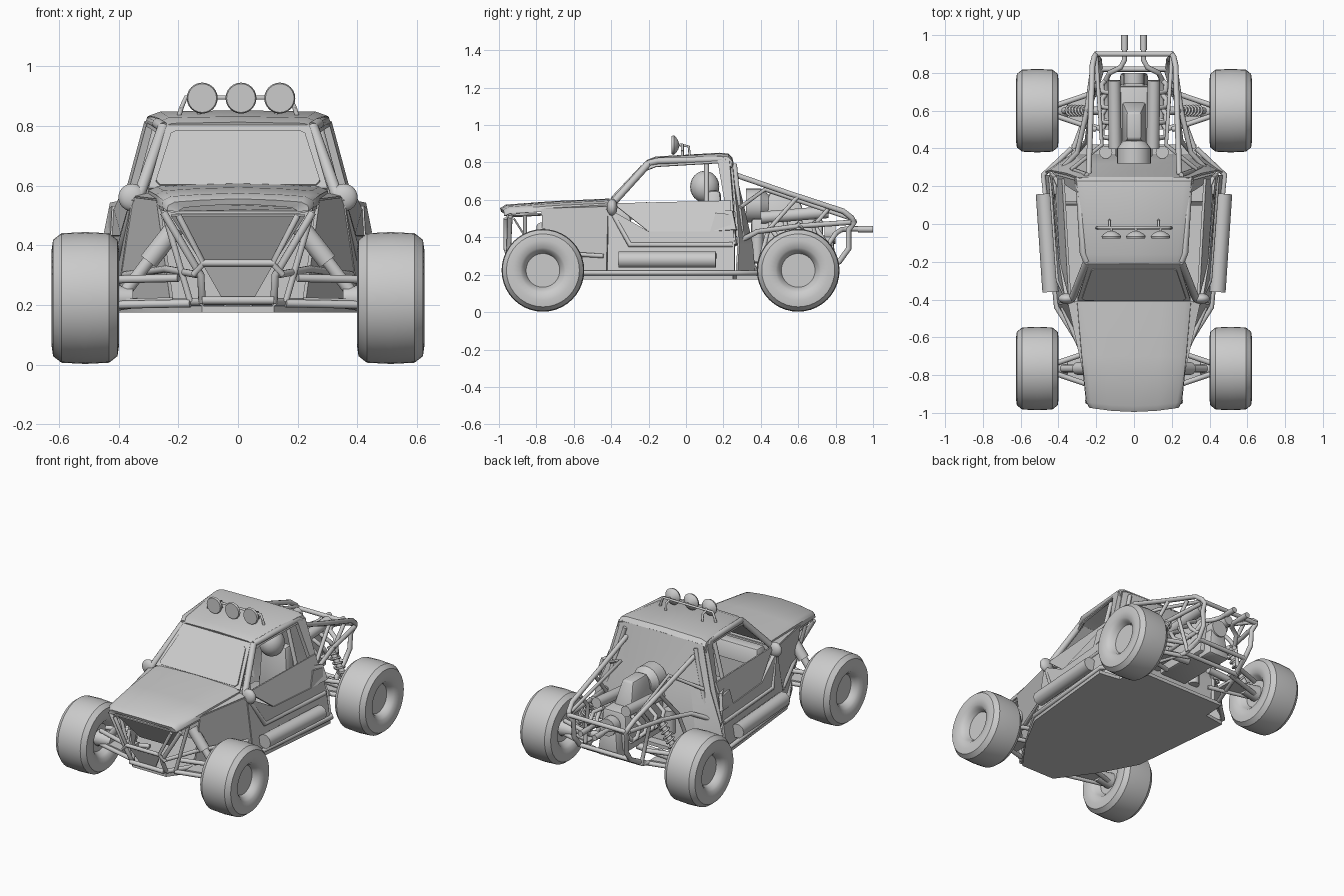
import bpy, math
from mathutils import Vector

S = (1, -1)

def finish(name, verts, faces, angle=35, thick=0, bevel=0):
    me = bpy.data.meshes.new(name)
    me.from_pydata(verts, [], faces)
    ob = bpy.data.objects.new(name, me)
    bpy.context.collection.objects.link(ob)
    bpy.ops.object.select_all(action='DESELECT')
    ob.select_set(True)
    bpy.context.view_layer.objects.active = ob
    if thick:
        m = ob.modifiers.new("solid", 'SOLIDIFY'); m.thickness = thick; m.offset = 0
        bpy.ops.object.modifier_apply(modifier=m.name)
    if bevel:
        m = ob.modifiers.new("bevel", 'BEVEL'); m.width = bevel; m.segments = 2
        bpy.ops.object.modifier_apply(modifier=m.name)
    bpy.ops.object.shade_smooth_by_angle(angle=math.radians(angle))
    return ob

def flip(pts, s):
    return [(s * p[0], p[1], p[2]) for p in pts]

def panel(name, pts, thick=0.012, both=True):
    for s in (S if both else (1,)):
        finish(name, flip(pts, s), [tuple(range(len(pts)))], thick=thick)

def sym(name, half, thick=0.012):
    # flat panel whose outline is mirrored across x = 0
    panel(name, half + flip(half, -1)[::-1], thick, False)

def loft(name, rows, thick=0.0, angle=35):
    n = len(rows[0])
    verts = [p for r in rows for p in r]
    faces = [(i*n+j, i*n+j+1, i*n+n+j+1, i*n+n+j) for i in range(len(rows)-1) for j in range(n-1)]
    return finish(name, verts, faces, angle, thick)

def tube(name, pts, r=0.012, both=True):
    for s in (S if both else (1,)):
        cu = bpy.data.curves.new(name, 'CURVE')
        cu.dimensions = '3D'; cu.bevel_depth = r; cu.bevel_resolution = 3; cu.use_fill_caps = True
        sp = cu.splines.new('POLY'); sp.points.add(len(pts) - 1)
        for q, p in zip(sp.points, flip(pts, s)):
            q.co = (*p, 1)
        bpy.context.collection.objects.link(bpy.data.objects.new(name, cu))

def lathe(name, prof, loc, axis='X', s=1, n=32):
    # profile is (distance along axis, radius)
    verts, m = [], len(prof)
    for i in range(n):
        a = 2 * math.pi * i / n
        for d, r in prof:
            c, t = r * math.cos(a), r * math.sin(a)
            v = {'X': (s*d, c, t), 'Y': (c, d, t), 'Z': (c, t, d)}[axis]
            verts.append(tuple(Vector(v) + Vector(loc)))
    faces = [(i*m+j, i*m+j+1, (i+1) % n*m+j+1, (i+1) % n*m+j) for i in range(n) for j in range(m-1)]
    return finish(name, verts, faces)

def block(name, c, size, top=(1, 1), bevel=0.008):
    x, y, z = (k / 2 for k in size)
    v = [(a*x*tx + c[0], b*y*ty + c[1], h*z + c[2]) for h, tx, ty in ((-1, 1, 1), (1, *top))
         for a, b in ((-1, -1), (1, -1), (1, 1), (-1, 1))]
    f = [(3, 2, 1, 0), (4, 5, 6, 7)] + [(i, (i+1) % 4, (i+1) % 4+4, i+4) for i in range(4)]
    return finish(name, v, f, bevel=bevel)

def ball(name, loc, scale):
    bpy.ops.mesh.primitive_uv_sphere_add(segments=20, ring_count=12, location=loc)
    ob = bpy.context.object; ob.name = name; ob.scale = scale
    bpy.ops.object.shade_smooth()

# wheels and hubs
tyre = [(-.06, 0), (-.06, .085), (-.09, .105), (-.105, .12), (-.113, .16), (-.108, .195), (-.08, .217), (0, .221),
        (.08, .217), (.108, .195), (.113, .16), (.105, .12), (.095, .11), (.085, .1), (.06, .09), (.06, 0)]
for s in S:
    for y in (-.765, .6):
        lathe("wheel", tyre, (s*.512, y, .223), s=s, n=40)
        lathe("hub", [(-.16, 0), (-.16, .035), (-.06, .05), (-.06, 0)], (s*.512, y, .223), s=s, n=16)

# floor pan
sym("floor_pan", [(.12, -.9, .185), (.28, -.68, .185), (.41, -.44, .185), (.48, .25, .185), (.34, .27, .185), (.33, .42, .185)], .022)
tube("floor_rail", [(.12, -.9, .21), (.41, -.44, .21), (.48, .26, .21), (.33, .4, .21)], .014)

# hood with turned-down edges
rows = []
for y, w, z, d in [(-.962, .20, .525, .012), (-.968, .235, .54, .025), (-.94, .25, .556, .03), (-.7, .275, .575, .035), (-.41, .3, .588, .04)]:
    rows.append([(x*w, y - (.022*(1-x*x) if y < -.9 else 0), z + dz) for x, dz in
                 [(-1, -d), (-.99, -.008), (-.9, .003), (-.5, .01), (0, .014), (.5, .01), (.9, .003), (.99, -.008), (1, -d)]])
loft("hood", rows, .01, 50)
sym("hood_underside", [(.2, -.96, .51), (.25, -.93, .52), (.295, -.42, .54)], .01)

# roof shell, windshield and pillars
rows = [[(x*w + (.02*k if x > 0 else -.02*k), y, z - d) for x, k, d in
         [(-1, 1, .045), (-1, .6, .012), (-.92, 0, 0), (0, 0, -.004), (.92, 0, 0), (1, .6, .012), (1, 1, .045)]]
        for y, w, z in [(-.21, .24, .803), (-.16, .25, .822), (.18, .282, .842), (.225, .288, .838), (.245, .29, .815)]]
loft("roof", rows, .012, angle=30)
sym("windshield", [(.3, -.405, .588), (.24, -.21, .8)], .01)
sym("windshield_pane", [(.262, -.4, .6), (.275, -.392, .615), (.225, -.242, .773), (.21, -.236, .78)], .012)
tube("front_pillar", [(.25, -.2, .795), (.325, -.39, .585), (.345, -.41, .54)], .02)
tube("roof_rail", [(.25, -.2, .795), (.27, -.15, .808), (.29, .19, .818), (.3, .225, .79)], .018)
panel("rear_pillar", [(.29, .17, .81), (.3, .235, .81), (.37, .255, .55), (.43, .27, .36), (.425, .22, .36), (.36, .215, .55)], .03)
tube("inner_hoop", [(.27, .11, .81), (.33, .11, .58), (.37, .11, .36)], .013)

# doors, sills and front cowl sides
panel("door", [(.34, -.39, .58), (.385, -.2, .43), (.415, .13, .43), (.41, .16, .52), (.4, .24, .53), (.375, .24, .595)], .014)
panel("door_band", [(.35, -.41, .55), (.39, -.3, .36), (.43, .26, .36), (.42, .25, .52), (.41, .16, .53), (.415, .13, .43), (.385, -.2, .43)], .025)
panel("scoop", [(.37, .14, .55), (.42, .25, .54), (.44, .27, .44), (.42, .15, .43)], .02)
tube("door_frame", [(.345, -.41, .56), (.4, -.3, .36), (.44, .25, .36)], .014)
panel("sill", [(.4, -.42, .2), (.465, .26, .2), (.44, .26, .36), (.39, -.3, .36), (.35, -.415, .55)], .014)
panel("cowl_side", [(.345, -.415, .56), (.4, -.425, .2), (.22, -.76, .2), (.268, -.77, .55)], .012)
panel("cowl_front_side", [(.3, -.41, .57), (.345, -.415, .56), (.268, -.77, .55)], .01)
sym("firewall", [(.3, -.42, .56), (.38, -.42, .2)], .012)
sym("nose_recess", [(.225, -.92, .5), (.12, -.82, .34)], .01)
sym("nose_plate", [(.12, -.95, .34), (.04, -.9, .2)], .012)
tube("side_tank", [(.44, -.36, .28), (.475, .16, .28)], .045)
for s in S:
    ball("side_lamp", (s*.355, -.395, .56), (.046, .028, .046))

# back wall of cab
rows = []
for a, y, z in [(.29, .24, .82), (.36, .265, .55), (.44, .28, .36), (.47, .27, .2)]:
    b = y + (.84 - z) * .15
    rows.append([(-a, y, z), (-a*.7, b, z), (a*.7, b, z), (a, y, z)])
loft("back_wall", rows, .012, angle=15)
tube("back_frame", [(.25, .26, .79), (.36, .3, .4), (.3, .37, .22)], .013)

# interior
block("dashboard", (0, -.35, .52), (.6, .12, .1), (.95, .6))
block("tunnel", (0, -.05, .25), (.1, .6, .12))
for s in S:
    block("seat_base", (s*.17, -.02, .29), (.22, .3, .16), (.95, .95), .02)
    block("seat_back", (s*.17, .15, .45), (.22, .1, .4), (.8, .7), .02)
    ball("headrest", (s*.17, .1, .67), (.075, .078, .085))
tube("steering_column", [(.17, -.33, .5), (.17, -.21, .52)], .012, False)
lathe("steering_wheel", [(-.01, .06), (0, .07), (.01, .06), (0, .05), (-.01, .06)], (.17, -.21, .52), 'Y', n=20)

# front nose cage and suspension
tube("nose_tube", [(.25, -.94, .51), (.125, -.95, .3), (.12, -.9, .21)], .013)
tube("nose_inner_tube", [(.2, -.965, .5), (.115, -.965, .34), (.15, -.95, .3)], .011)
tube("nose_crossbar", [(-.12, -.965, .34), (.12, -.965, .34)], .012, False)
tube("nose_low_bar", [(-.12, -.92, .215), (.12, -.92, .215)], .014, False)
tube("nose_brace", [(.13, -.95, .3), (.24, -.76, .32), (.38, -.44, .3)], .012)
tube("hood_post", [(.25, -.86, .52), (.16, -.86, .21)], .011)
for y in (-.765, .6):
    for z, x in ((.2, .16), (.285, .2)):
        for k in (-.1, .1):
            tube("control_arm", [(x, y+k, z+.005), (.42, y+k*.25, z)], .014)
    panel("arm_plate", [(.22, y-.08, .215), (.42, y-.025, .21), (.42, y+.025, .21), (.22, y+.08, .215)], .02)
tube("drive_shaft", [(.08, .6, .25), (.42, .6, .23)], .022)
tube("front_shock", [(.21, -.765, .46), (.3, -.765, .345)], .034)
tube("front_shock_rod", [(.29, -.765, .36), (.385, -.765, .235)], .022)
tube("rear_shock", [(.23, .6, .47), (.37, .6, .25)], .018)
a, b = Vector((.24, .6, .45)), Vector((.35, .6, .28))
side = (b - a).normalized().cross(Vector((0, 1, 0)))
coil = [a.lerp(b, i/60) + .026*(side*math.cos(i*.7) + Vector((0, math.sin(i*.7), 0))) for i in range(61)]
tube("rear_spring", [tuple(p) for p in coil], .006)

# rear cage
tube("cage_upper", [(.24, .26, .735), (.23, .55, .635), (.22, .84, .54), (.21, .885, .505), (.2, .9, .48), (.19, .87, .44), (.185, .87, .34), (.18, .82, .27), (.2, .7, .21)], .015)
tube("cage_lower", [(.42, .25, .36), (.3, .38, .43), (.25, .6, .46), (.21, .88, .48)], .014)
tube("cage_diagonal", [(.33, .29, .56), (.17, .42, .655), (.2, .88, .5)], .011)
tube("cage_strut", [(.23, .6, .62), (.25, .44, .44), (.3, .38, .21)], .012)
tube("cage_rear_strut", [(.22, .76, .55), (.22, .68, .46), (.2, .74, .21)], .012)
tube("cage_bottom", [(.32, .4, .2), (.2, .72, .21), (.17, .82, .27)], .013)
for y, z, x in ((.9, .485, .205), (.82, .27, .185), (.72, .21, .2)):
    tube("cage_crossbar", [(-x, y, z), (x, y, z)], .014, False)

# engine, intake and exhaust
block("engine_block", (0, .54, .38), (.2, .4, .24), (.8, .95), .015)
block("gearbox", (0, .74, .32), (.15, .12, .18), (.7, .8), .015)
block("intake_scoop", (0, .52, .56), (.13, .26, .16), (.6, .55), .012)
lathe("intake_drum", [(-.06, 0), (-.06, .09), (.02, .09), (.06, .06), (.06, 0)], (0, .38, .57), 'Y', n=24)
lathe("rear_pulley", [(-.03, 0), (-.03, .055), (.03, .055), (.03, 0)], (0, .77, .42), 'Y', n=20)
tube("cylinder_bank", [(.1, .4, .505), (.105, .76, .535)], .034)
tube("side_canister", [(.15, .38, .27), (.15, .38, .42)], .035)
for i in range(4):
    tube("header_pipe", [(.1, .45+i*.08, .48), (.165, .46+i*.08, .44), (.17, .5+i*.08, .38), (.14, .56+i*.07, .35)], .013)
tube("exhaust_pipe", [(.14, .5, .35), (.15, .76, .36), (.13, .8, .42), (.07, .83, .44), (.05, .87, .445), (.05, .93, .445)], .014)
tube("exhaust_tip", [(.05, .92, .443), (.05, 1, .443)], .018)

# roof lamps
for x in (-.12, .01, .14):
    lathe("roof_lamp", [(-.012, 0), (-.012, .048), (0, .052), (.012, .042), (.025, .02), (.03, 0)], (x, -.065, .893), 'Y', n=24)
    tube("lamp_stem", [(x, -.035, .893), (x, -.02, .895)], .008, False)
tube("lamp_bar", [(-.19, -.02, .86), (-.175, -.02, .895), (.175, -.02, .895), (.19, -.02, .86)], .008, False)
tube("lamp_bar_foot", [(.19, -.02, .86), (.2, -.02, .825)], .008)
tube("lamp_bar_brace", [(.13, -.02, .893), (.13, .015, .885), (.13, .02, .835)], .007)
